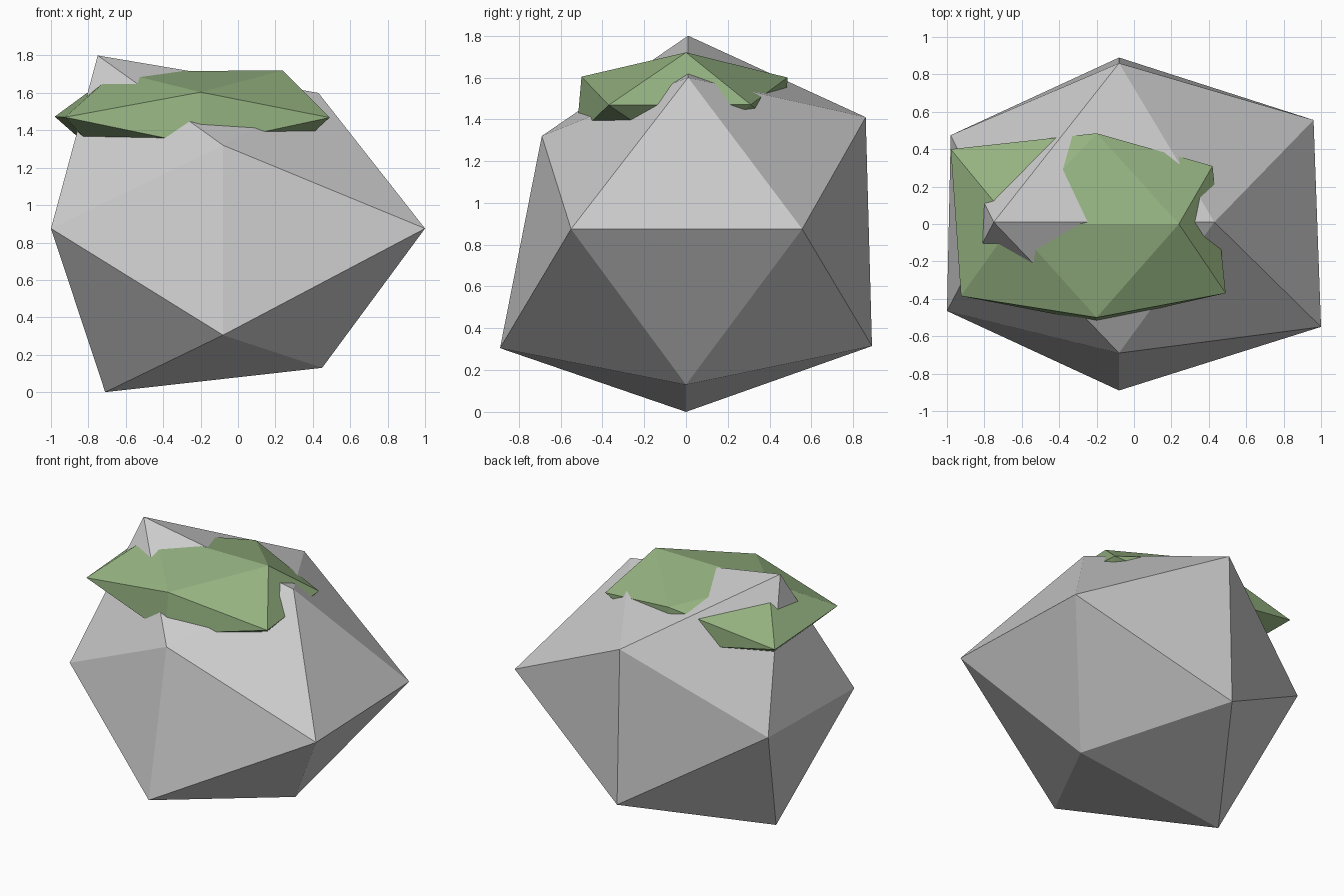
import bpy, bmesh

if "Cube" in bpy.data.objects:
    bpy.data.objects.remove(bpy.data.objects["Cube"])

PHI = (1 + 5 ** 0.5) / 2


def rough_icosahedron(name, points, color=None):
    """Icosahedron whose 12 corners are pushed to the given points.
    Order: ends along x (low, high), ends along y (front, back), ends along z."""
    s = (-1, 1)
    regular = ([(a, 0, b * PHI) for b in s for a in s]
               + [(a * PHI, b, 0) for a in s for b in s]
               + [(0, a * PHI, b) for a in s for b in s])
    bm = bmesh.new()
    verts = [bm.verts.new(p) for p in regular]
    bmesh.ops.convex_hull(bm, input=verts)
    for v, p in zip(verts, points):
        v.co = p
    bmesh.ops.recalc_face_normals(bm, faces=bm.faces)
    mesh = bpy.data.meshes.new(name)
    bm.to_mesh(mesh)
    bm.free()
    obj = bpy.data.objects.new(name, mesh)
    bpy.context.collection.objects.link(obj)
    if color:
        mat = bpy.data.materials.new(name + "_colour")
        mat.diffuse_color = color
        mat.use_nodes = True
        mat.node_tree.nodes["Principled BSDF"].inputs["Base Color"].default_value = mat.diffuse_color
        mesh.materials.append(mat)
    return obj


# Boulder
rough_icosahedron("boulder", [
    (-0.71, 0, 0), (0.45, 0, 0.13), (-0.75, 0.01, 1.80), (0.43, 0.01, 1.60),
    (-1.0, -0.465, 0.875), (-0.98, 0.475, 0.875),
    (1.0, -0.55, 0.875), (0.96, 0.556, 0.875),
    (-0.08, -0.89, 0.305), (-0.08, -0.69, 1.32),
    (-0.08, 0.89, 0.315), (-0.08, 0.86, 1.41)])

# Flattened moss patch sunk into the top of the boulder
rough_icosahedron("moss_patch", [
    (-0.68, 0, 1.21), (0.22, 0, 1.22), (-0.65, 0, 1.715), (0.24, 0, 1.72),
    (-0.925, -0.385, 1.47), (-0.98, 0.40, 1.473),
    (0.49, -0.37, 1.468), (0.42, 0.31, 1.47),
    (-0.2, -0.525, 1.32), (-0.2, -0.50, 1.604),
    (-0.2, 0.48, 1.33), (-0.2, 0.485, 1.60)],
    (0.30, 0.45, 0.22, 1))
